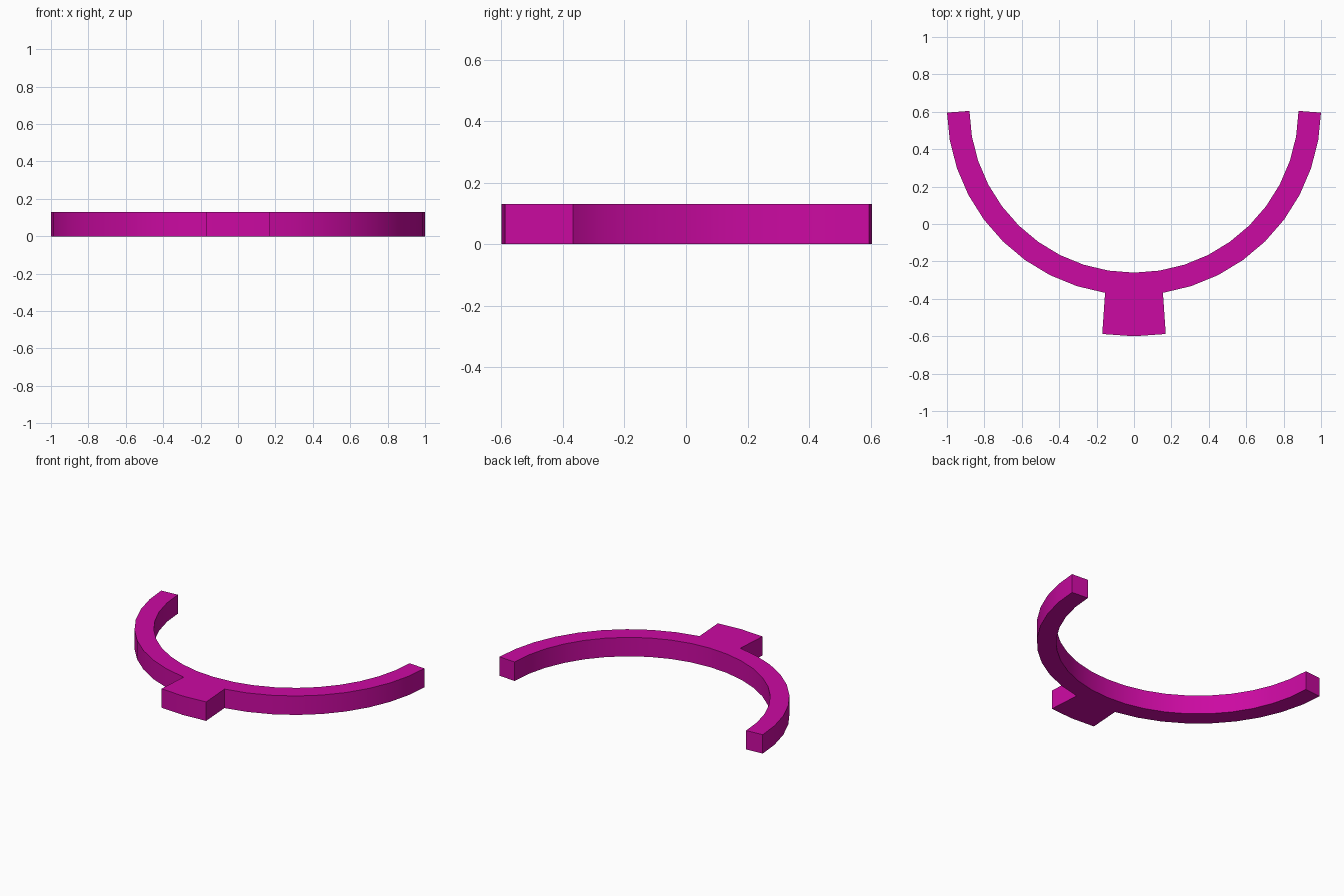
import bpy
import bmesh
from math import sin, cos, radians

if "Cube" in bpy.data.objects:
    bpy.data.objects.remove(bpy.data.objects["Cube"], do_unlink=True)

CENTRE_Y, INNER, OUTER, TAB = 0.62, 0.88, 1.0, 1.22
HEIGHT, HALF_STEPS, STEP = 0.13, 10, 8.9

magenta = bpy.data.materials.new("magenta")
magenta.use_nodes = True
colour = (0.6, 0.003, 0.36, 1)
magenta.diffuse_color = colour
magenta.node_tree.nodes["Principled BSDF"].inputs["Base Color"].default_value = colour

bm = bmesh.new()


def point(radius, degrees):
    """Vertex on an arc, measured from the front of the ring."""
    a = radians(degrees)
    return bm.verts.new((radius * sin(a), CENTRE_Y - radius * cos(a), 0))


# Half ring, with slightly slanted ends
steps = range(-HALF_STEPS, HALF_STEPS + 1)
inner = [point(INNER, k * STEP) for k in steps]
outer = [point(OUTER, k * (STEP if abs(k) < HALF_STEPS else STEP - 0.04)) for k in steps]
for i in range(len(inner) - 1):
    bm.faces.new((inner[i], outer[i], outer[i + 1], inner[i + 1]))

# Flared tab at the front, sharing the middle of the outer arc
tab = [point(TAB, a) for a in (-8, 0, 8)]
near = outer[HALF_STEPS - 1:HALF_STEPS + 2]
for i in range(2):
    bm.faces.new((near[i], tab[i], tab[i + 1], near[i + 1]))

# Thickness
result = bmesh.ops.extrude_face_region(bm, geom=bm.faces[:], use_keep_orig=True)
top = [v for v in result["geom"] if isinstance(v, bmesh.types.BMVert)]
bmesh.ops.translate(bm, verts=top, vec=(0, 0, HEIGHT))
bmesh.ops.recalc_face_normals(bm, faces=bm.faces[:])

mesh = bpy.data.meshes.new("half_ring_with_tab")
bm.to_mesh(mesh)
bm.free()
mesh.materials.append(magenta)
body = bpy.data.objects.new("half_ring_with_tab", mesh)
bpy.context.collection.objects.link(body)
bpy.context.view_layer.objects.active = body
body.select_set(True)
bpy.ops.object.shade_smooth_by_angle(angle=radians(30))
